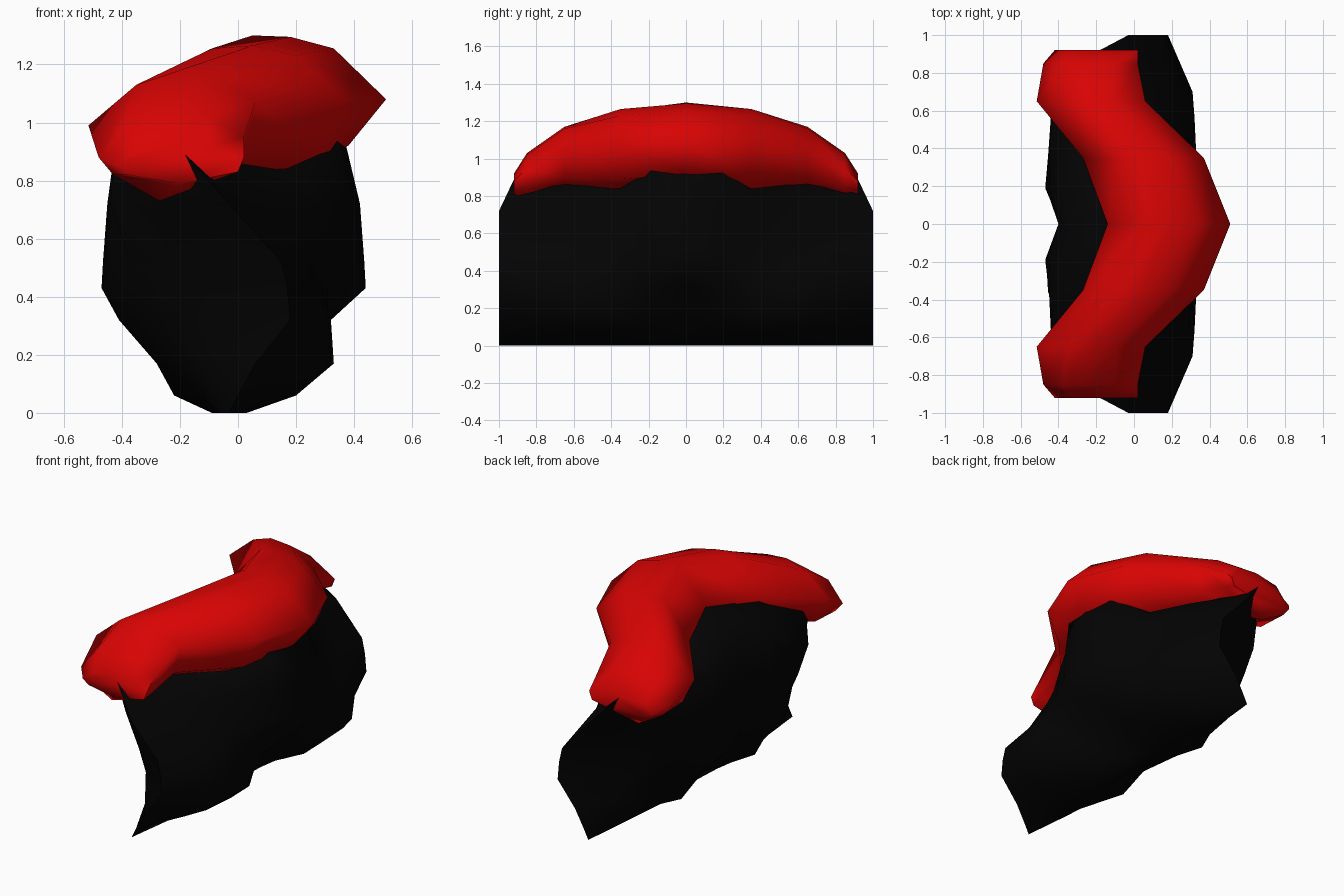
import bpy
import bmesh
from math import radians

default_cube = bpy.data.objects.get("Cube")
if default_cube:
    bpy.data.objects.remove(default_cube, do_unlink=True)


def make_material(name, colour):
    material = bpy.data.materials.new(name)
    material.use_nodes = True
    rgba = (*colour, 1.0)
    material.diffuse_color = rgba
    shader = material.node_tree.nodes["Principled BSDF"]
    shader.inputs["Base Color"].default_value = rgba
    shader.inputs["Roughness"].default_value = 0.6
    return material


def mirror_rings(half):
    """Reflect centre-to-end rings in y and return the full chain."""
    reflected = [[(x, -y, z) for x, y, z in ring] for ring in half[1:]]
    return reflected[::-1] + half


def loft(name, rings, material, cap_ends, angle):
    """Skin closed rings of equal length into one solid."""
    bm = bmesh.new()
    loops = [[bm.verts.new(point) for point in ring] for ring in rings]
    count = len(loops[0])
    for near, far in zip(loops, loops[1:]):
        for i in range(count):
            j = (i + 1) % count
            bm.faces.new((near[i], near[j], far[j], far[i]))
    if cap_ends:
        bm.faces.new(loops[0][::-1])
        bm.faces.new(loops[-1])
    bmesh.ops.remove_doubles(bm, verts=bm.verts, dist=0.001)
    bmesh.ops.recalc_face_normals(bm, faces=bm.faces)
    mesh = bpy.data.meshes.new(name)
    bm.to_mesh(mesh)
    bm.free()
    mesh.materials.append(material)
    obj = bpy.data.objects.new(name, mesh)
    bpy.context.collection.objects.link(obj)
    bpy.ops.object.select_all(action="DESELECT")
    obj.select_set(True)
    bpy.context.view_layer.objects.active = obj
    bpy.ops.object.shade_smooth_by_angle(angle=radians(angle))
    return obj


red = make_material("glossy red", (0.69, 0.001, 0.001))
black = make_material("soft black", (0.001, 0.001, 0.001))

# Dark body: side widths at shared heights, from the middle to the thin ends
levels = (0, .06, .17, .32, .43, .52, .72)
body_stations = [
    # y, top height, crown (x, z) under the ridge, low-x side, high-x side
    (0, .93, (-.11, 1.1), (-.07, -.1, -.17, -.32, -.39, -.4, -.4, -.38),
     (.02, .06, .15, .32, .44, .435, .42, .37)),
    (.19, .94, (-.18, 1.07), (-.08, -.17, -.25, -.4, -.47, -.465, -.45, -.42),
     (.03, .12, .24, .32, .38, .38, .37, .34)),
    (.36, .82, (-.25, 1.03), (-.09, -.22, -.28, -.41, -.45, -.455, -.45, -.43),
     (.03, .2, .33, .31, .31, .3, .27, .2)),
    (.57, .84, (-.38, .98), (-.07, -.12, -.18, -.28, -.33, -.37, -.44, -.43),
     (.03, .18, .32, .32, .29, .24, .14, .06)),
    (.7, .85, (-.3, .92), (-.06, -.08, -.11, -.14, -.18, -.21, -.3, -.36),
     (.01, .13, .29, .31, .27, .2, .08, -.04)),
]
body_half = []
for y, top, (crown_x, crown_z), low_side, high_side in body_stations:
    heights = levels + (top,)
    left = [(x, y, z) for x, z in zip(low_side, heights)]
    right = [(x, y, z) for x, z in zip(high_side, heights)]
    body_half.append(left + [(crown_x, y, crown_z)] + right[::-1])

# Both walls meet on a curved end edge that finishes in a raised point
edge = [(x, 1, z) for x, z in zip((-.03, 0, .06, .18, .17, .15, -.03), levels)]
tip = (-.2, .91, .91)
body_half.append(edge + [tip] * 3 + edge[::-1])
loft("body", mirror_rings(body_half), black, False, 60)

# Red padded ridge: rounded sections along a bent, arched path
ridge_stations = [
    (0, ((-.14, 1.1), (.05, 1.3), (.18, 1.295), (.33, 1.255),
         (.51, 1.08), (.38, .92), (.18, .88), (-.04, .92))),
    (.35, ((-.27, 1.05), (-.09, 1.255), (.05, 1.265), (.2, 1.23),
           (.37, 1.08), (.28, .89), (.1, .81), (-.18, .88))),
    (.65, ((-.515, .99), (-.35, 1.13), (-.23, 1.17), (-.1, 1.16),
           (.06, 1.07), (.02, .9), (-.16, .82), (-.43, .83))),
    (.85, ((-.48, .88), (-.38, 1), (-.23, 1.03), (-.1, 1.02),
           (.02, .95), (.01, .85), (-.27, .73), (-.43, .82))),
    (.92, ((-.42, .85), (-.35, .9), (-.23, .92), (-.1, .91),
           (.02, .88), (0, .83), (-.2, .79), (-.38, .82))),
]
ridge_half = [[(x, y, z) for x, z in section] for y, section in ridge_stations]
loft("padded_ridge", mirror_rings(ridge_half), red, True, 80)
